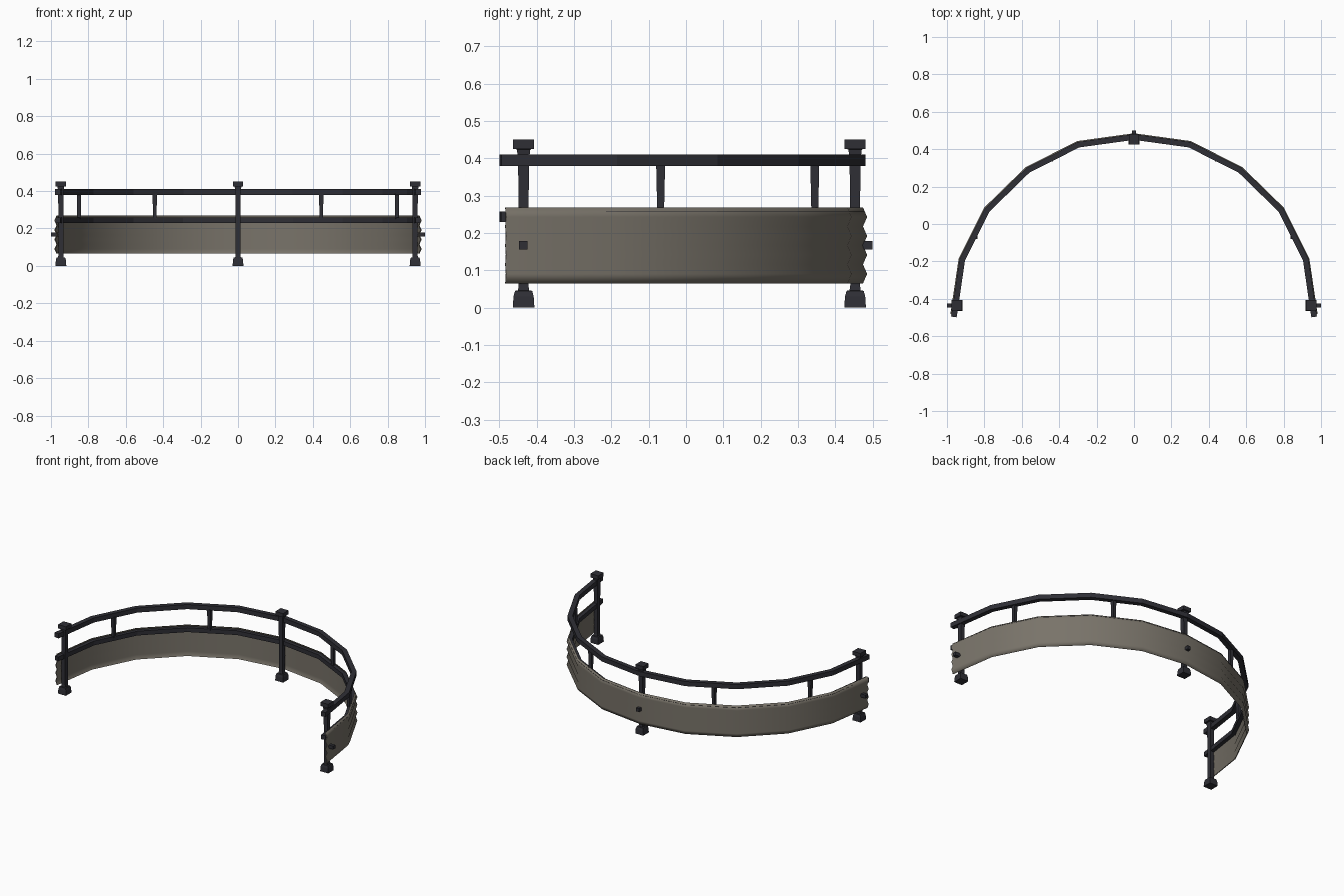
import bpy, bmesh
from mathutils import Vector

if "Cube" in bpy.data.objects:
    bpy.data.objects.remove(bpy.data.objects["Cube"])


def mat(name, col):
    m = bpy.data.materials.new(name)
    m.diffuse_color = (*col, 1)
    m.use_nodes = True
    m.node_tree.nodes["Principled BSDF"].inputs["Base Color"].default_value = m.diffuse_color
    return m


DARK = mat("dark_iron", (0.028, 0.028, 0.036))
TAUPE = mat("weathered_panel", (0.19, 0.172, 0.142))

# Plan of the curve: right half mirrored to the left
half = [(0, 0.465), (0.297, 0.424), (0.568, 0.287), (0.785, 0.075), (0.918, -0.19)]


def plan(end):
    right = half + [end]
    return [Vector((-x, y)) for x, y in right[:0:-1]] + [Vector(p) for p in right]


def offsets(path):
    """Outward mitred direction at each path point."""
    out = []
    for i in range(len(path)):
        ns = []
        for a, b in ((i - 1, i), (i, i + 1)):
            if a >= 0 and b < len(path):
                d = (path[b] - path[a]).normalized()
                ns.append(Vector((-d.y, d.x)))
        m = sum(ns, Vector((0, 0))).normalized()
        out.append(m / m.dot(ns[0]))
    return out


def sweep(name, path, profile, material, closed=True):
    """Sweep an (outward, z) profile along a plan path."""
    bm = bmesh.new()
    rings = [[bm.verts.new((*(p + n * o), z)) for o, z in profile]
             for p, n in zip(path, offsets(path))]
    k = len(profile)
    for a, b in zip(rings, rings[1:]):
        for j in range(k if closed else k - 1):
            bm.faces.new((a[j], a[(j + 1) % k], b[(j + 1) % k], b[j]))
    if closed:
        bm.faces.new(rings[0])
        bm.faces.new(rings[-1][::-1])
    return finish(name, bm, material)


def finish(name, bm, material):
    bmesh.ops.recalc_face_normals(bm, faces=bm.faces)
    me = bpy.data.meshes.new(name)
    bm.to_mesh(me)
    bm.free()
    me.materials.append(material)
    ob = bpy.data.objects.new(name, me)
    bpy.context.collection.objects.link(ob)
    return ob


def column(name, x, y, profile):
    """Stacked square sections given as (z, half width)."""
    bm = bmesh.new()
    rings = [[bm.verts.new((x + sx * h, y + sy * h, z))
              for sx, sy in ((-1, -1), (1, -1), (1, 1), (-1, 1))] for z, h in profile]
    for a, b in zip(rings, rings[1:]):
        for j in range(4):
            bm.faces.new((a[j], a[(j + 1) % 4], b[(j + 1) % 4], b[j]))
    bm.faces.new(rings[0][::-1])
    bm.faces.new(rings[-1])
    return finish(name, bm, DARK)


def box(name, lo, hi):
    bm = bmesh.new()
    bmesh.ops.create_cube(bm, size=1)
    lo, hi = Vector(lo), Vector(hi)
    for v in bm.verts:
        v.co = (lo + hi) / 2 + v.co * (hi - lo)
    return finish(name, bm, DARK)


# Hand rail and lower rail
rail_path = plan((0.963, -0.497))
for name, z0, z1, w in (("hand_rail", 0.38, 0.41, 0.015), ("lower_rail", 0.23, 0.258, 0.014)):
    sweep(name, rail_path, [(-w, z0), (w, z0), (w, z1), (-w, z1)], DARK)

# Corrugated panel: zigzag sheet on the outside of the lower rail
zig = [(0.02 if i % 2 else 0.009, 0.065 + i * 0.0254) for i in range(9)]
skin = zig + [(o - 0.005, z) for o, z in reversed(zig)]
panel = sweep("corrugated_panel", plan((0.962, -0.485)), skin, TAUPE)
bpy.context.view_layer.objects.active = panel
panel.select_set(True)
bpy.ops.object.shade_smooth_by_angle(angle=1.3)

# Posts with flared feet and caps
post = [(0, 0.029), (0.03, 0.027), (0.045, 0.023), (0.046, 0.015), (0.06, 0.013),
        (0.26, 0.013), (0.40, 0.015), (0.424, 0.018), (0.425, 0.028), (0.45, 0.028)]
for name, x, y in (("left_post", -0.947, -0.435), ("right_post", 0.947, -0.435),
                   ("middle_post", 0, 0.453)):
    column(name, x, y, post)

# Balusters between the rails
for s, side in ((-1, "left"), (1, "right")):
    for i, (x, y) in enumerate(((0.85, -0.068), (0.445, 0.345))):
        column(f"{side}_baluster_{i + 1}", s * x, y, [(0.25, 0.009), (0.385, 0.012)])
    # Bolts through the panel into the end posts
    a, b = sorted((s * 0.94, s * 1.0))
    box(f"{side}_bolt", (a, -0.447, 0.156), (b, -0.424, 0.178))
box("middle_bolt", (-0.011, 0.45, 0.156), (0.011, 0.5, 0.178))
